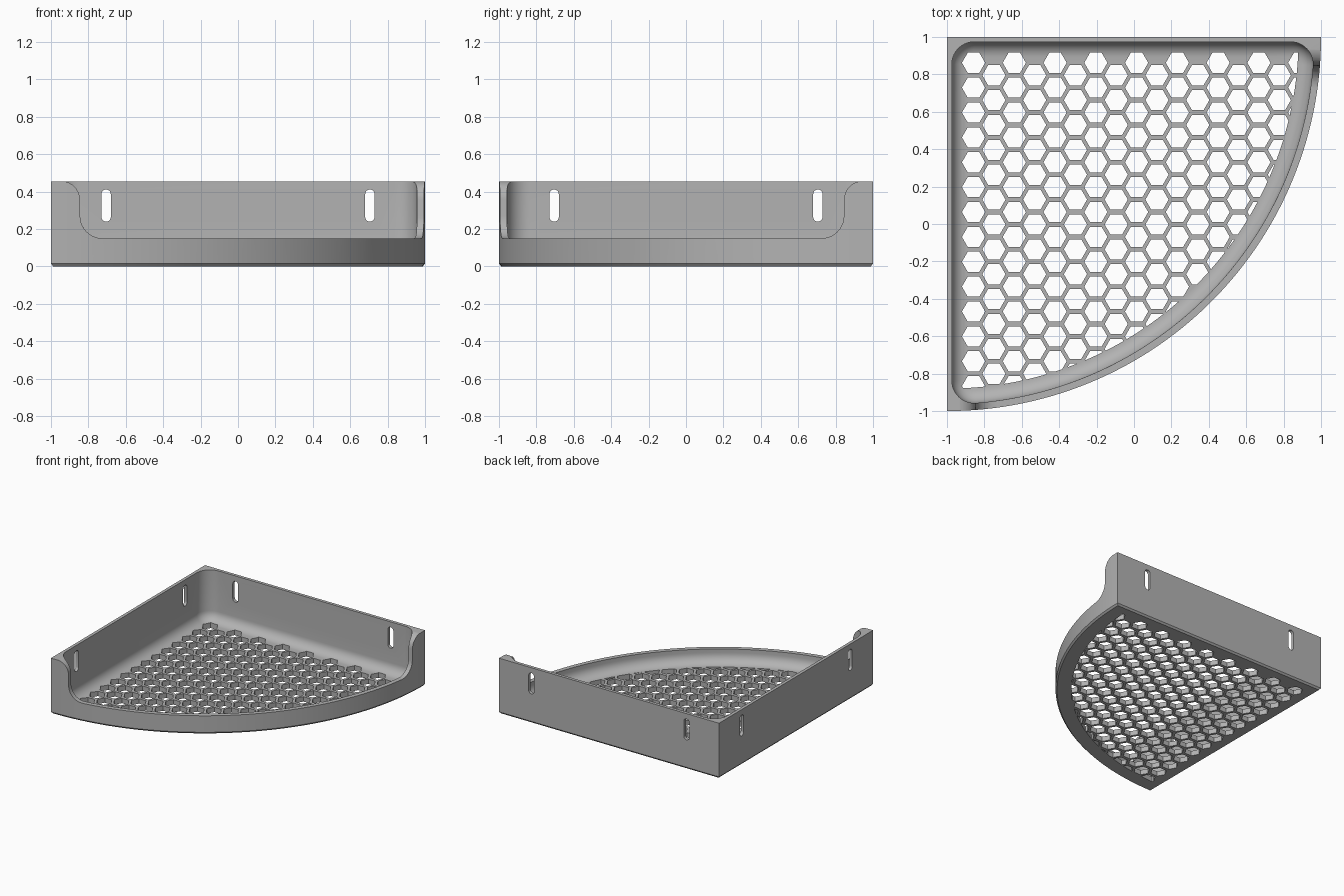
import bpy, bmesh, math
from math import sin, cos, pi, sqrt, asin

old = bpy.data.objects.get("Cube")
if old:
    bpy.data.objects.remove(old, do_unlink=True)

HEIGHT, RIM, FLOOR = 0.455, 0.15, 0.04
RADIUS, WALL, RIM_WALL = 2.0, 0.026, 0.037
CORNER, FILLET = 0.12, 0.08

grey = bpy.data.materials.new("plain grey")
grey.use_nodes = True
grey.diffuse_color = (0.45, 0.45, 0.45, 1)
grey.node_tree.nodes["Principled BSDF"].inputs["Base Color"].default_value = (0.45, 0.45, 0.45, 1)


def add_loft(bm, rings):
    """Closed solid through rings of equal point count."""
    loops = [[bm.verts.new(p) for p in ring] for ring in rings]
    n = len(loops[0])
    for a, b in zip(loops, loops[1:]):
        for i in range(n):
            j = (i + 1) % n
            bm.faces.new((a[i], a[j], b[j], b[i]))
    bm.faces.new(loops[0][::-1])
    bm.faces.new(loops[-1])


def make_object(name, bm):
    bmesh.ops.recalc_face_normals(bm, faces=bm.faces)
    mesh = bpy.data.meshes.new(name)
    bm.to_mesh(mesh)
    bm.free()
    mesh.materials.append(grey)
    obj = bpy.data.objects.new(name, mesh)
    bpy.context.collection.objects.link(obj)
    return obj


def boolean(target, cutter, operation='DIFFERENCE'):
    mod = target.modifiers.new("cut", 'BOOLEAN')
    mod.operation, mod.solver, mod.object = operation, 'EXACT', cutter
    bpy.context.view_layer.objects.active = target
    bpy.ops.object.modifier_apply(modifier=mod.name)
    bpy.data.objects.remove(cutter, do_unlink=True)


def place(u, v, z):
    """u and v run from the wall corner along the back and the side wall."""
    return (u - 1, 1 - v, z)


def arc(cx, cy, r, a0, a1, n):
    return [(cx + r * cos(a0 + (a1 - a0) * i / n), cy + r * sin(a0 + (a1 - a0) * i / n))
            for i in range(n + 1)]


def quarter(inset, z):
    pts = [(inset, inset)]
    r = RADIUS - inset
    a = asin(inset / r)
    pts += arc(0, 0, r, a, pi / 2 - a, 72)
    return [place(u, v, z) for u, v in pts]


def rounded_quarter(inset, z):
    c, far = WALL + CORNER, RADIUS - RIM_WALL - CORNER
    side = sqrt(far * far - c * c)
    a, r = asin(c / far), CORNER - inset
    pts = arc(c, c, r, pi, 1.5 * pi, 10)
    pts += arc(side, c, r, -pi / 2, a, 12)
    pts += arc(0, 0, far + r, a, pi / 2 - a, 72)[1:-1]
    pts += arc(c, side, r, pi / 2 - a, pi, 12)
    return [place(u, v, z) for u, v in pts]


# Quarter-round body with a small chamfer underneath
bm = bmesh.new()
add_loft(bm, [quarter(0.012, 0), quarter(0, 0.014), quarter(0, HEIGHT)])
shelf = make_object("corner_shelf", bm)

# Tray hollow with a filleted floor
bm = bmesh.new()
steps = [i / 8 * pi / 2 for i in range(9)]
rings = [rounded_quarter(FILLET * (1 - sin(t)), FLOOR + FILLET * (1 - cos(t))) for t in steps]
add_loft(bm, rings + [rounded_quarter(0, HEIGHT + 0.2)])
boolean(shelf, make_object("tray_hollow", bm))

# Lowered front rim, with an S-curve up to each end post
half = arc(0.055, HEIGHT - 0.099, 0.1, pi / 2, 0, 10)
half += arc(0.276, RIM + 0.12, 0.12, pi, 1.5 * pi, 10)
profile = [(u / RADIUS, z) for u, z in half]
first, last = profile[-1][0], pi / 2 - profile[-1][0]
middle = [(first + (last - first) * i / 48, RIM) for i in range(1, 48)]
profile += middle + [(pi / 2 - t, z) for t, z in reversed(profile)]
bm = bmesh.new()
add_loft(bm, [[place(r * cos(t), r * sin(t), h)
               for r, h in ((1.7, z), (2.1, z), (2.1, 0.7), (1.7, 0.7))]
              for t, z in profile])
boolean(shelf, make_object("rim_cutout", bm))

# Honeycomb drain holes, trimmed to the curved edge
bm = bmesh.new()
for col in range(18):
    for row in range(15):
        u = 0.142 + col * 0.109
        v = 0.138 + (row + 0.5 * (col % 2)) * 0.133
        if math.hypot(u, v) < 1.94:
            hexagon = [(u + 0.062 * cos(k * pi / 3), v + 0.062 * sin(k * pi / 3)) for k in range(6)]
            add_loft(bm, [[place(a, b, z) for a, b in hexagon] for z in (-0.1, 0.13)])
holes = make_object("drain_holes", bm)
bm = bmesh.new()
add_loft(bm, [[place(a, b, z) for a, b in arc(0, 0, 1.88, 0, 2 * pi, 256)[:-1]] for z in (-0.2, 0.3)])
boolean(holes, make_object("hole_limit", bm), 'INTERSECT')
boolean(shelf, holes)

# Upright mounting slots, two in each straight wall
bm = bmesh.new()
outline = arc(0, 0.386, 0.025, 0, pi, 10) + arc(0, 0.264, 0.025, pi, 2 * pi, 10)
for along in (0.295, 1.705):
    add_loft(bm, [[place(along + s, d, z) for s, z in outline] for d in (-0.1, 0.1)])
    add_loft(bm, [[place(d, along + s, z) for s, z in outline] for d in (-0.1, 0.1)])
boolean(shelf, make_object("mounting_slots", bm))

# Smooth curves, crisp edges
bpy.ops.object.select_all(action='DESELECT')
shelf.select_set(True)
bpy.context.view_layer.objects.active = shelf
bpy.ops.object.shade_smooth_by_angle(angle=math.radians(30))
